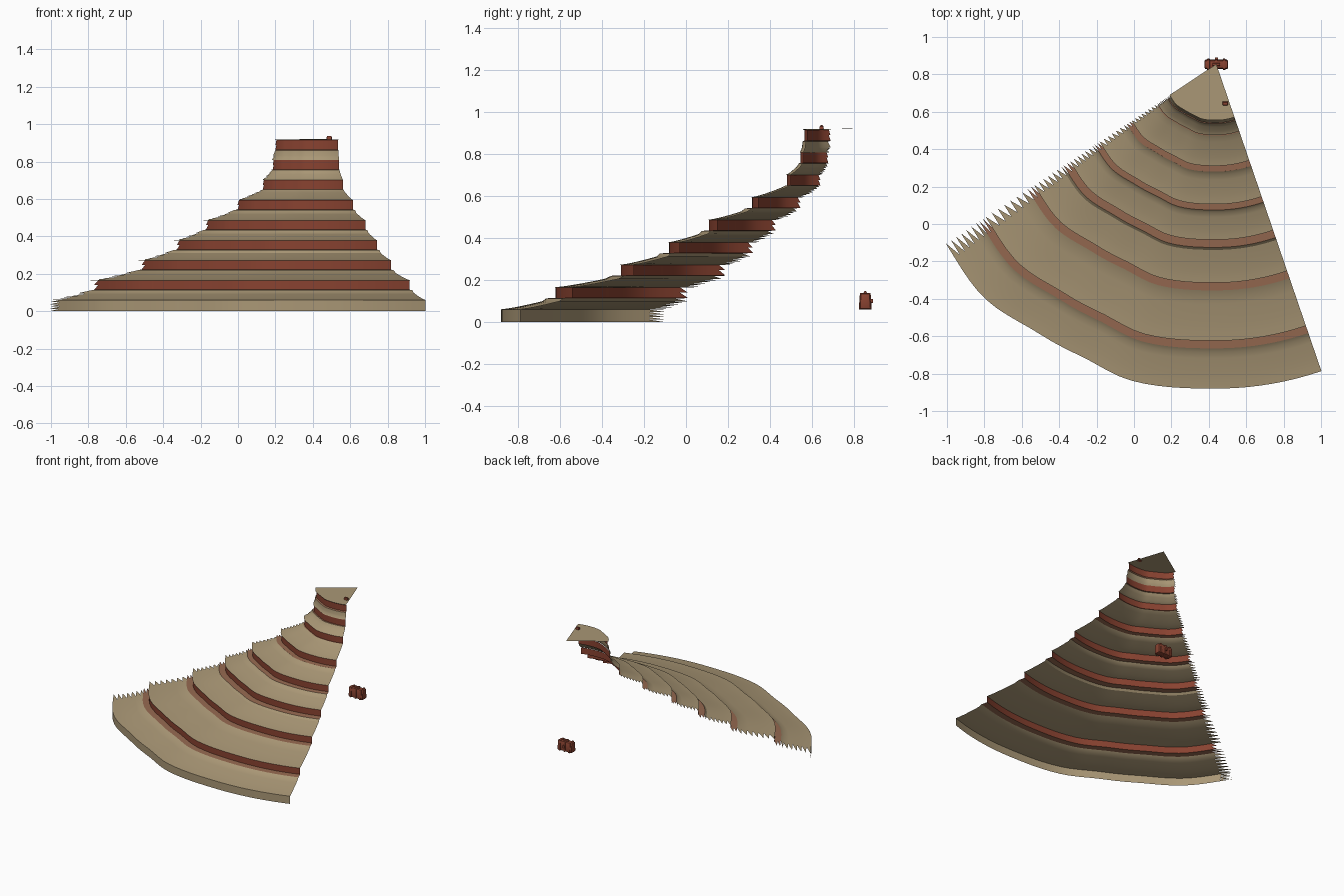
import bpy, bmesh, math
from mathutils import Vector

cube = bpy.data.objects.get("Cube")
if cube:
    bpy.data.objects.remove(cube)


def material(name, rgb):
    m = bpy.data.materials.new(name)
    m.use_nodes = True
    m.diffuse_color = (*rgb, 1)
    m.node_tree.nodes["Principled BSDF"].inputs["Base Color"].default_value = (*rgb, 1)
    return m


SAND = material("sand", (0.40, 0.31, 0.18))
BRICK = material("brick_red", (0.25, 0.055, 0.03))
LEDGE = material("ledge_brown", (0.30, 0.14, 0.08))

APEX = Vector((0.44, 0.855))
START, END, TIP = -18.9, 53.3, 56.5     # sector angles and tooth tip angle, in degrees
COLUMNS = 32
# Gentle ripple of the terrace edge: (angle, radius factor)
RIPPLE = [(-19, 1.0), (0, 1.0), (15, 1.01), (25, 0.992), (33, 0.994), (45, 1.015), (57, 1.0)]


def ripple(a):
    for (a0, f0), (a1, f1) in zip(RIPPLE, RIPPLE[1:]):
        if a <= a1:
            t = (a - a0) / (a1 - a0)
            return f0 + (f1 - f0) * t * t * (3 - 2 * t)
    return 1.0


def polar(r, a, z):
    r *= ripple(a)
    t = math.radians(a)
    return (APEX.x - r * math.sin(t), APEX.y - r * math.cos(t), z)


def finish(name, bm, mat, smooth=True):
    mesh = bpy.data.meshes.new(name)
    bm.to_mesh(mesh)
    bm.free()
    mesh.materials.append(mat)
    ob = bpy.data.objects.new(name, mesh)
    bpy.context.collection.objects.link(ob)
    if smooth:
        bpy.ops.object.select_all(action="DESELECT")
        ob.select_set(True)
        bpy.context.view_layer.objects.active = ob
        bpy.ops.object.shade_smooth_by_angle(angle=math.radians(30))
    return ob


def strip(name, profile, mat, tip=TIP):
    """Sweep a (radius, height) profile round the sector, with a toothed left edge."""
    bm = bmesh.new()
    rows = []
    for r, z in profile:
        rows.append([bm.verts.new(polar(r, START + (END - START) * i / COLUMNS, z))
                     for i in range(COLUMNS + 1)])
    for k in range(len(rows) - 1):
        a, b = rows[k], rows[k + 1]
        for i in range(COLUMNS):
            bm.faces.new((a[i + 1], a[i], b[i], b[i + 1]))
        r, z = profile[k]
        point = bm.verts.new(polar(r, tip, z))
        bm.faces.new((point, a[-1], b[-1]))
    return finish(name, bm, mat)


def line(p, q, n, power=1.0):
    return [(p[0] + (q[0] - p[0]) * i / n, p[1] + (q[1] - p[1]) * (i / n) ** power)
            for i in range(n + 1)]


# Terraces: front radius of each brick band
RADII = [1.475, 1.165, 0.935, 0.745, 0.54, 0.375, 0.31, 0.292]
FOOT, STEP, BAND = 0.115, 0.107, 0.05

strip("base_wall", line((1.735, 0), (1.735, 0.06), 5), SAND)
outer = (1.735, 0.06)
for n, r in enumerate(RADII):
    foot = FOOT + STEP * n
    width = 0.045 if n < 3 else 0.035 if n < 5 else 0.008
    slope = line(outer, (r, foot), 8, 1.25)
    share = min(0.5, width / (outer[0] - r))
    # Split the slope so that its top edge becomes the ledge
    inner = (r + (outer[0] - r) * share, foot - 0.3 * share * (foot - outer[1]))
    slope = [p for p in slope if p[0] > inner[0] + 0.002] + [inner]
    strip(f"terrace_{n + 1}", slope, SAND)
    strip(f"ledge_{n + 1}", line(inner, (r, foot), 2), LEDGE)
    strip(f"band_{n + 1}", line((r, foot), (r, foot + BAND), 2), BRICK, 55)
    outer = (r + 0.004, foot + BAND)

# Flat summit with a shallow rim
strip("summit_rim", [outer, (0.3, 0.918)], SAND)
bm = bmesh.new()
rim = [bm.verts.new(polar(0.3, START + (TIP - START) * i / COLUMNS, 0.918))
       for i in range(COLUMNS + 1)]
bm.faces.new(rim[::-1] + [bm.verts.new((APEX.x, APEX.y, 0.92))])
finish("summit", bm, SAND, False)


def box(name, centre, size, mat, taper=1.0, bevel=0.0):
    bm = bmesh.new()
    bmesh.ops.create_cube(bm, size=1)
    for v in bm.verts:
        if v.co.z > 0:
            v.co.y *= taper
        v.co = Vector(centre) + v.co * Vector(size)
    if bevel:
        bmesh.ops.bevel(bm, geom=bm.edges[:], offset=bevel, segments=2,
                        affect="EDGES", profile=0.5)
    return finish(name, bm, mat)


# Small case behind the hill, with straps and a handle
box("case_body", (0.44, 0.853, 0.098), (0.124, 0.052, 0.074), BRICK, 0.82, 0.006)
for k in (-1, 0, 1):
    box(f"case_strap_{k + 2}", (0.44 + 0.042 * k, 0.853, 0.099),
        (0.014, 0.062, 0.078), BRICK, 0.82, 0.002)
box("case_handle", (0.44, 0.853, 0.14), (0.04, 0.016, 0.012), BRICK, 0.8, 0.002)
box("case_latch", (0.44, 0.885, 0.1), (0.016, 0.01, 0.02), BRICK)

# Little chest on the summit
box("summit_chest", (0.488, 0.645, 0.923), (0.028, 0.022, 0.018), BRICK, 0.85, 0.003)
box("summit_chest_lid", (0.488, 0.645, 0.933), (0.024, 0.014, 0.006), BRICK, 0.7)
